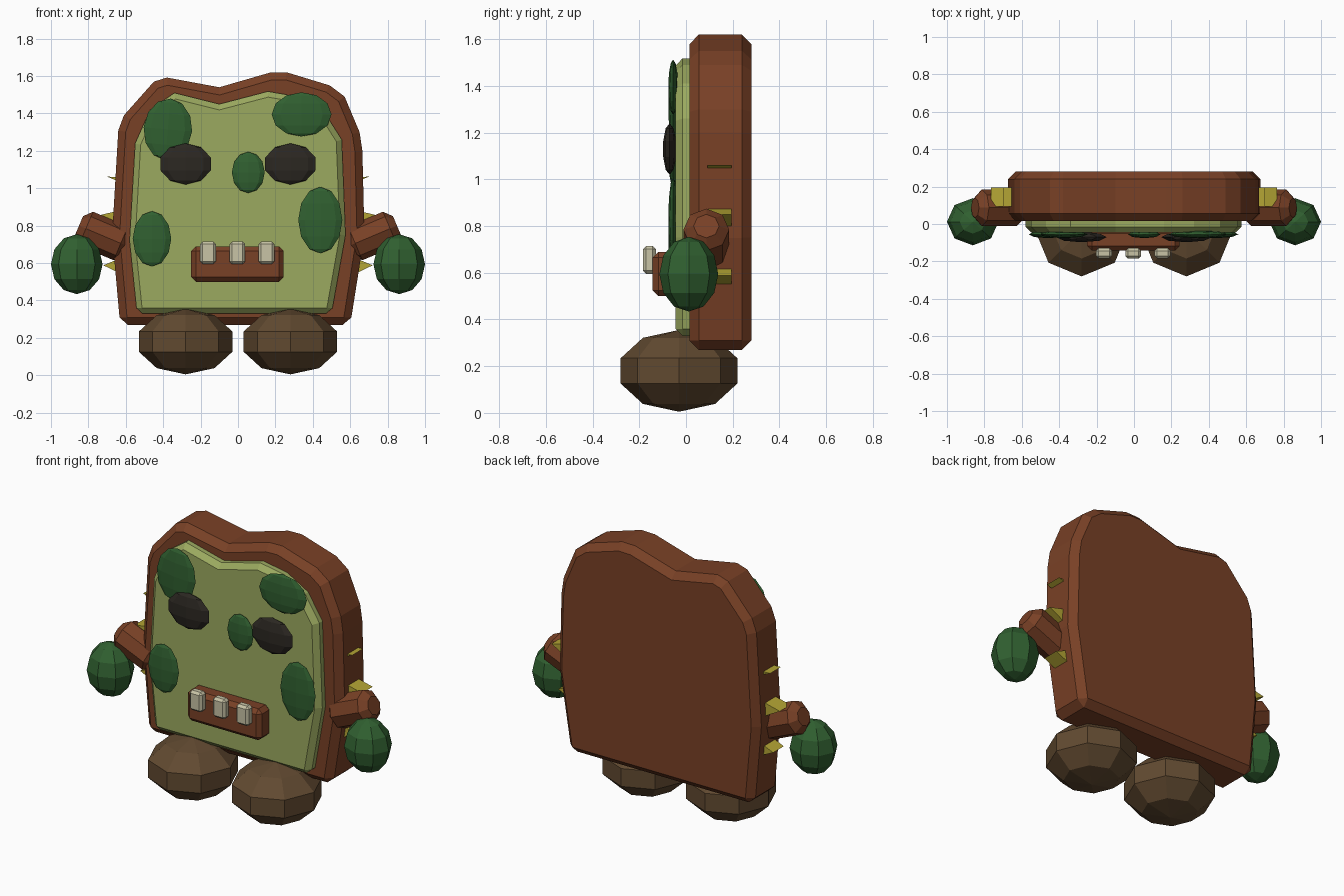
import bpy, bmesh, math
from mathutils import Vector, Matrix

if "Cube" in bpy.data.objects:
    bpy.data.objects.remove(bpy.data.objects["Cube"])


def material(name, rgb):
    m = bpy.data.materials.new(name)
    m.diffuse_color = (*rgb, 1)
    m.use_nodes = True
    m.node_tree.nodes["Principled BSDF"].inputs["Base Color"].default_value = m.diffuse_color
    return m


CRUST = material("crust brown", (0.19, 0.052, 0.019))
DOUGH = material("pale green", (0.33, 0.40, 0.115))
MOULD = material("dark green", (0.03, 0.117, 0.03))
BOOT = material("foot brown", (0.12, 0.068, 0.03))
EYE = material("eye black", (0.025, 0.021, 0.016))
TOOTH = material("tooth cream", (0.58, 0.55, 0.38))
SPIKE = material("spike yellow", (0.46, 0.38, 0.035))


def finish(name, bm, mat, bevel=0, limit=50):
    bmesh.ops.recalc_face_normals(bm, faces=bm.faces)
    me = bpy.data.meshes.new(name)
    bm.to_mesh(me)
    bm.free()
    me.materials.append(mat)
    ob = bpy.data.objects.new(name, me)
    bpy.context.collection.objects.link(ob)
    if bevel:
        mod = ob.modifiers.new("chamfer", 'BEVEL')
        mod.width = bevel
        mod.segments = 1
        mod.limit_method = 'ANGLE'
        mod.angle_limit = math.radians(limit)
    return ob


def slab(name, outline, y0, y1, mat, bevel=0):
    """Extrude an (x, z) outline from y0 to y1."""
    bm = bmesh.new()
    face = bm.faces.new([bm.verts.new((x, y0, z)) for x, z in outline])
    ext = bmesh.ops.extrude_face_region(bm, geom=[face])["geom"]
    bmesh.ops.translate(bm, vec=(0, y1 - y0, 0),
                        verts=[v for v in ext if isinstance(v, bmesh.types.BMVert)])
    return finish(name, bm, mat, bevel)


def ball(name, centre, radii, mat, rings=5, tilt=0):
    """Low-poly ellipsoid with vertical poles, tilted about y."""
    bm = bmesh.new()
    bmesh.ops.create_uvsphere(bm, u_segments=8, v_segments=rings, radius=1)
    bm.transform(Matrix.Translation(centre) @ Matrix.Rotation(math.radians(tilt), 4, 'Y')
                 @ Matrix.Diagonal((*radii, 1)))
    return finish(name, bm, mat)


def box(name, centre, size, mat, bevel):
    bm = bmesh.new()
    bmesh.ops.create_cube(bm, size=1)
    bm.transform(Matrix.Translation(centre) @ Matrix.Diagonal((*size, 1)))
    return finish(name, bm, mat, bevel)


# Bread slice: crust and face
slab("crust", [(-0.63, 0.27), (0.60, 0.27), (0.676, 0.75), (0.665, 1.20), (0.65, 1.30),
               (0.57, 1.49), (0.49, 1.55), (0.26, 1.62), (0.17, 1.618), (-0.10, 1.54),
               (-0.38, 1.592), (-0.45, 1.57), (-0.61, 1.39), (-0.64, 1.31), (-0.673, 0.75)],
     0.015, 0.28, CRUST, 0.04)
slab("face", [(-0.54, 0.33), (0.50, 0.33), (0.575, 0.75), (0.555, 1.26), (0.46, 1.41),
              (0.32, 1.49), (0.16, 1.518), (-0.10, 1.45), (-0.34, 1.51), (-0.47, 1.42),
              (-0.55, 1.24), (-0.58, 0.72)],
     -0.045, 0.06, DOUGH, 0.03)

# Mouth and teeth
box("mouth", (-0.003, -0.085, 0.595), (0.495, 0.116, 0.19), CRUST, 0.025)
for i, x in enumerate((-0.16, -0.004, 0.152)):
    box(f"tooth_{i + 1}", (x, -0.157, 0.655), (0.085, 0.055, 0.12), TOOTH, 0.014)

# Mould spots: x, z, x radius, z radius, tilt
for i, (x, z, rx, rz, t) in enumerate([(-0.375, 1.315, 0.13, 0.165, 5),
                                       (0.34, 1.395, 0.16, 0.118, 0),
                                       (0.055, 1.085, 0.088, 0.11, 0),
                                       (-0.46, 0.73, 0.103, 0.148, 0),
                                       (0.44, 0.83, 0.118, 0.178, 0)]):
    ball(f"mould_spot_{i + 1}", (x, -0.055, z), (rx, 0.021, rz), MOULD, 6, t)

# Paired parts
for s, side in ((-1, "left"), (1, "right")):
    ball(f"eye_{side}", (s * 0.28, -0.07, 1.13), (0.142, 0.029, 0.11), EYE)
    ball(f"foot_{side}", (s * 0.28, -0.03, 0.18), (0.263, 0.263, 0.175), BOOT)
    ball(f"hand_{side}", (s * 0.862, 0.012, 0.594), (0.138, 0.126, 0.16), MOULD, 6)

    # Stubby arm sloping down into the crust
    a, b = Vector((s * 0.85, 0.087, 0.80)), Vector((s * 0.59, 0.087, 0.69))
    bm = bmesh.new()
    bmesh.ops.create_cone(bm, cap_ends=True, segments=8, radius1=0.098, radius2=0.098,
                          depth=(b - a).length)
    bm.transform(Matrix.Translation((a + b) / 2)
                 @ (b - a).to_track_quat('Z', 'Y').to_matrix().to_4x4())
    finish(f"arm_{side}", bm, CRUST, 0.04, 60)

    # Wedge spikes on the crust edge: tip x, tip z, base low z, base high z
    for i, (tx, tz, lo, hi) in enumerate([(0.70, 1.062, 1.03, 1.06),
                                          (0.765, 0.85, 0.77, 0.885),
                                          (0.72, 0.588, 0.54, 0.63)]):
        slab(f"spike_{side}_{i + 1}", [(s * 0.62, lo), (s * tx, tz), (s * 0.62, hi)],
             0.093, 0.195, SPIKE)
